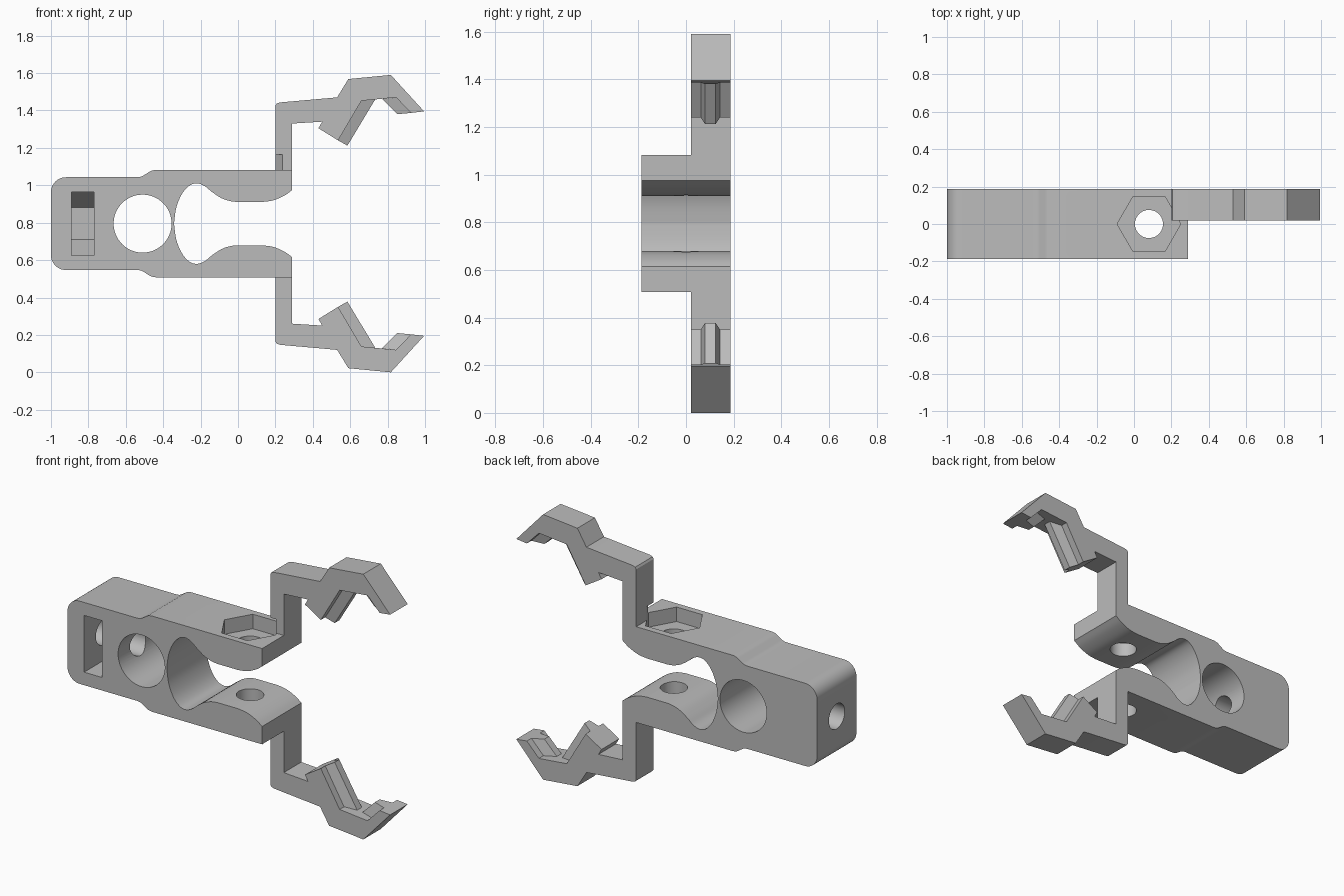
import bpy, bmesh, math
from mathutils import Vector, Matrix

old = bpy.data.objects.get("Cube")
if old:
    bpy.data.objects.remove(old, do_unlink=True)

MID = 0.795          # height of the symmetry plane
HALF = 0.186         # half depth of the body
NUT_R, BOLT_R = 0.17, 0.075

grey = bpy.data.materials.new("plain grey")
grey.use_nodes = True
colour = (0.5, 0.5, 0.5, 1)
grey.diffuse_color = colour
grey.node_tree.nodes["Principled BSDF"].inputs["Base Color"].default_value = colour


def finish(name, bm):
    bmesh.ops.recalc_face_normals(bm, faces=bm.faces)
    mesh = bpy.data.meshes.new(name)
    bm.to_mesh(mesh)
    bm.free()
    mesh.materials.append(grey)
    ob = bpy.data.objects.new(name, mesh)
    bpy.context.collection.objects.link(ob)
    return ob


def loft(name, rings):
    """Join matching rings of points and cap both ends."""
    bm = bmesh.new()
    loops = [[bm.verts.new(p) for p in ring] for ring in rings]
    n = len(loops[0])
    for a, b in zip(loops, loops[1:]):
        for i in range(n):
            j = (i + 1) % n
            bm.faces.new((a[i], a[j], b[j], b[i]))
    bm.faces.new(loops[0])
    bm.faces.new(loops[-1])
    return finish(name, bm)


def plate(name, outline, y0, y1):
    return loft(name, [[(x, y, z) for x, z in outline] for y in (y0, y1)])


def rod(name, centre, axis, radius, length, sides=64, spin=0):
    bm = bmesh.new()
    turn = Vector((0, 0, 1)).rotation_difference(Vector(axis)).to_matrix().to_4x4()
    place = Matrix.Translation(centre) @ turn @ Matrix.Rotation(spin, 4, 'Z')
    bmesh.ops.create_cone(bm, cap_ends=True, segments=sides, radius1=radius,
                          radius2=radius, depth=length, matrix=place)
    return finish(name, bm)


def activate(ob):
    bpy.ops.object.select_all(action='DESELECT')
    ob.select_set(True)
    bpy.context.view_layer.objects.active = ob


def cut(ob, cutters):
    activate(ob)
    for c in cutters:
        mod = ob.modifiers.new("cut", 'BOOLEAN')
        mod.operation, mod.solver, mod.object = 'DIFFERENCE', 'EXACT', c
        bpy.ops.object.modifier_apply(modifier=mod.name)


def spline(pts, steps=5):
    """Smooth curve through the points."""
    p = [Vector(q) for q in [pts[0]] + pts + [pts[-1]]]
    out = []
    for a, b, c, d in zip(p, p[1:], p[2:], p[3:]):
        for k in range(steps):
            t = k / steps
            out.append(0.5 * (2 * b + (c - a) * t + (2 * a - 5 * b + 4 * c - d) * t * t
                              + (3 * b - a - 3 * c + d) * t ** 3))
    return [tuple(v) for v in out] + [tuple(pts[-1])]


def flip(pts):
    return [(x, 2 * MID - z) for x, z in pts]


# Upper half of the body outline, from the closed end to the jaw tip
corner = [(-0.92 - 0.08 * math.cos(a), 0.963 + 0.08 * math.sin(a))
          for a in (math.pi / 2 * i / 10 for i in range(11))]
shoulder = spline([(-0.54, 1.043), (-0.515, 1.047), (-0.49, 1.062),
                   (-0.465, 1.077), (-0.44, 1.082)], 4)
throat = spline([(-0.342, MID), (-0.33, 0.88), (-0.30, 0.953), (-0.26, 0.998),
                 (-0.22, 1.01), (-0.18, 0.997), (-0.14, 0.965), (-0.09, 0.932),
                 (-0.04, 0.915), (0.0, 0.911)])
lip = spline([(0.13, 0.911), (0.19, 0.92), (0.25, 0.946), (0.29, 0.975)])
upper = corner + shoulder + [(0.29, 1.082)] + (throat + lip)[::-1]
body = plate("clamp_body", upper + flip(upper)[::-1][1:], -HALF, HALF)

# Bolt holes, nut pockets and the round relief hole
relief = rod("relief_cutter", (-0.51, 0, MID), (0, 1, 0), 0.155, 1)
jaw_bolt = rod("jaw_bolt_cutter", (0.08, 0, MID), (0, 0, 1), BOLT_R, 1)
end_bolt = rod("end_bolt_cutter", (-0.8, 0, MID), (1, 0, 0), BOLT_R, 0.6)
top_nut = rod("top_nut_cutter", (0.08, 0, 1.08), (0, 0, 1), NUT_R, 0.17, 6, math.pi / 2)
# Pick the hexagon turn that points its corners along x
top_nut.data.transform(Matrix.Identity(4))
if max(v.co.x for v in top_nut.data.vertices) < 0.08 + NUT_R * 0.95:
    top_nut.data.transform(Matrix.Translation((0.08, 0, 0)) @ Matrix.Rotation(math.pi / 6, 4, 'Z')
                           @ Matrix.Translation((-0.08, 0, 0)))
flat = NUT_R * math.cos(math.pi / 6)
slot = [(-0.5, -NUT_R), (0, -NUT_R), (flat, -NUT_R / 2),
        (flat, NUT_R / 2), (0, NUT_R), (-0.5, NUT_R)]
side_nut = loft("side_nut_cutter", [[(x, y, MID + z) for y, z in slot]
                                    for x in (-0.89, -0.77)])
cutters = [relief, jaw_bolt, end_bolt, top_nut, side_nut]
cut(body, cutters)
parts = [body]

# Mirrored arms with hooked ends
arm = [(0.2, 1.082), (0.2, 1.425), (0.207, 1.437), (0.225, 1.443), (0.53, 1.47),
       (0.59, 1.568), (0.817, 1.59), (0.995, 1.395), (0.925, 1.387), (0.845, 1.47),
       (0.66, 1.452), (0.535, 1.24), (0.43, 1.305), (0.45, 1.34), (0.29, 1.33),
       (0.29, 1.082)]
# Each rib: base edge on the hook, then the narrower outer edge
ribs = {"jaw_rib": [(0.535, 1.24), (0.66, 1.452), (0.735, 1.461), (0.585, 1.212)],
        "tip_rib": [(0.845, 1.47), (0.925, 1.387), (0.852, 1.38), (0.77, 1.462)]}
for side, shape in (("upper", lambda p: p), ("lower", flip)):
    ob = plate(side + "_arm", shape(arm), 0.02, HALF)
    if side == "upper":
        cut(ob, [top_nut])
    parts.append(ob)
    for name, quad in ribs.items():
        q = shape(quad)
        rings = [[(x, y, z) for (x, z), y in zip(q, ys)]
                 for ys in ((0.062, 0.062, 0.08, 0.08), (0.143, 0.143, 0.124, 0.124))]
        parts.append(loft(side + "_" + name, rings))

for c in cutters:
    bpy.data.objects.remove(c, do_unlink=True)
for ob in parts:
    activate(ob)
    bpy.ops.object.shade_smooth_by_angle(angle=math.radians(25))
